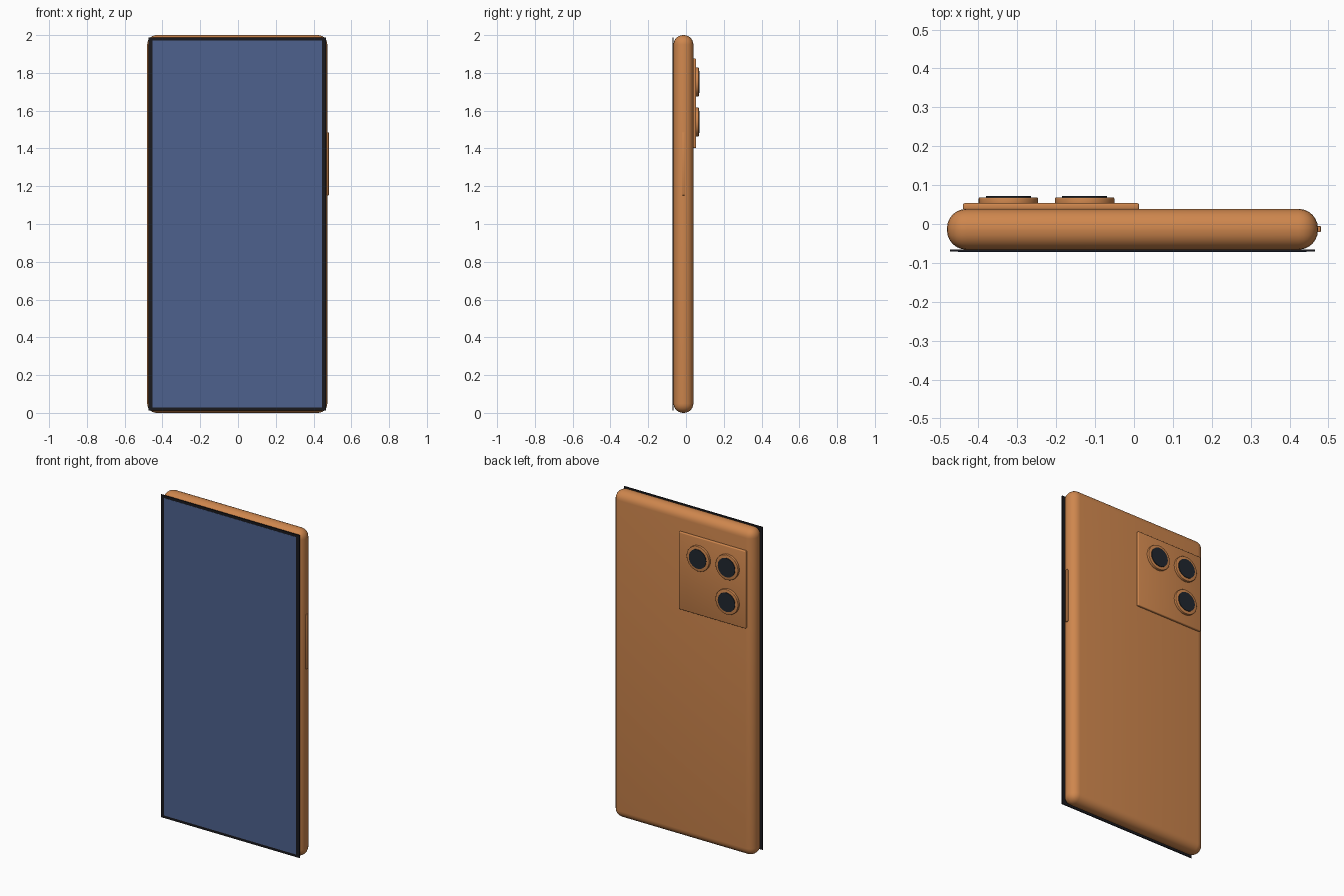
import bpy, math

if "Cube" in bpy.data.objects:
    bpy.data.objects.remove(bpy.data.objects["Cube"])


def material(name, color):
    m = bpy.data.materials.new(name)
    m.diffuse_color = color
    m.use_nodes = True
    m.node_tree.nodes["Principled BSDF"].inputs["Base Color"].default_value = m.diffuse_color
    return m


ORANGE = material("orange_metal", (0.62, 0.24, 0.075, 1))
BLACK = material("black_bezel", (0.01, 0.01, 0.013, 1))
BLUE = material("blue_display", (0.075, 0.12, 0.27, 1))
GLASS = material("dark_glass", (0.015, 0.02, 0.028, 1))


def finish(name, mat, bevel=0, segments=3):
    ob = bpy.context.object
    ob.name = name
    ob.data.materials.append(mat)
    bpy.ops.object.transform_apply(location=False, rotation=True, scale=True)
    if bevel:
        mod = ob.modifiers.new("bevel", 'BEVEL')
        mod.width = bevel
        mod.segments = segments
        mod.limit_method = 'ANGLE'
        bpy.ops.object.modifier_apply(modifier=mod.name)
        bpy.ops.object.shade_smooth_by_angle(angle=math.radians(35))
    return ob


def box(name, mat, x, y, z, bevel=0, segments=3):
    """Box given by its (min, max) extents on each axis."""
    bpy.ops.mesh.primitive_cube_add(size=1, location=[sum(r) / 2 for r in (x, y, z)])
    bpy.context.object.scale = [r[1] - r[0] for r in (x, y, z)]
    return finish(name, mat, bevel, segments)


def disc(name, mat, x, z, radius, y, bevel=0):
    """Cylinder lying along y between two y values."""
    bpy.ops.mesh.primitive_cylinder_add(
        vertices=48, radius=radius, depth=y[1] - y[0],
        location=(x, sum(y) / 2, z), rotation=(math.pi / 2, 0, 0))
    ob = finish(name, mat, bevel)
    bpy.ops.object.shade_smooth_by_angle(angle=math.radians(35))
    return ob


# Rounded body
box("body", ORANGE, (-0.481, 0.473), (-0.066, 0.039), (0, 2), 0.05, 6)

# Screen: black bezel slab with the display on its front
box("screen_bezel", BLACK, (-0.473, 0.465), (-0.0705, -0.065), (0.012, 1.988))
box("display", BLUE, (-0.452, 0.444), (-0.0715, -0.068), (0.028, 1.972))

# Side button
box("side_button", ORANGE, (0.46, 0.481), (-0.021, -0.005), (1.152, 1.485), 0.003, 2)

# Camera plate and three lenses
box("camera_plate", ORANGE, (-0.44, 0.013), (0.036, 0.0535), (1.402, 1.876), 0.005, 3)
for i, (x, z) in enumerate([(-0.323, 1.752), (-0.127, 1.752), (-0.323, 1.54)], 1):
    disc(f"lens_ring_{i}", ORANGE, x, z, 0.0765, (0.045, 0.068), 0.003)
    disc(f"lens_glass_{i}", GLASS, x, z, 0.058, (0.06, 0.0715))
